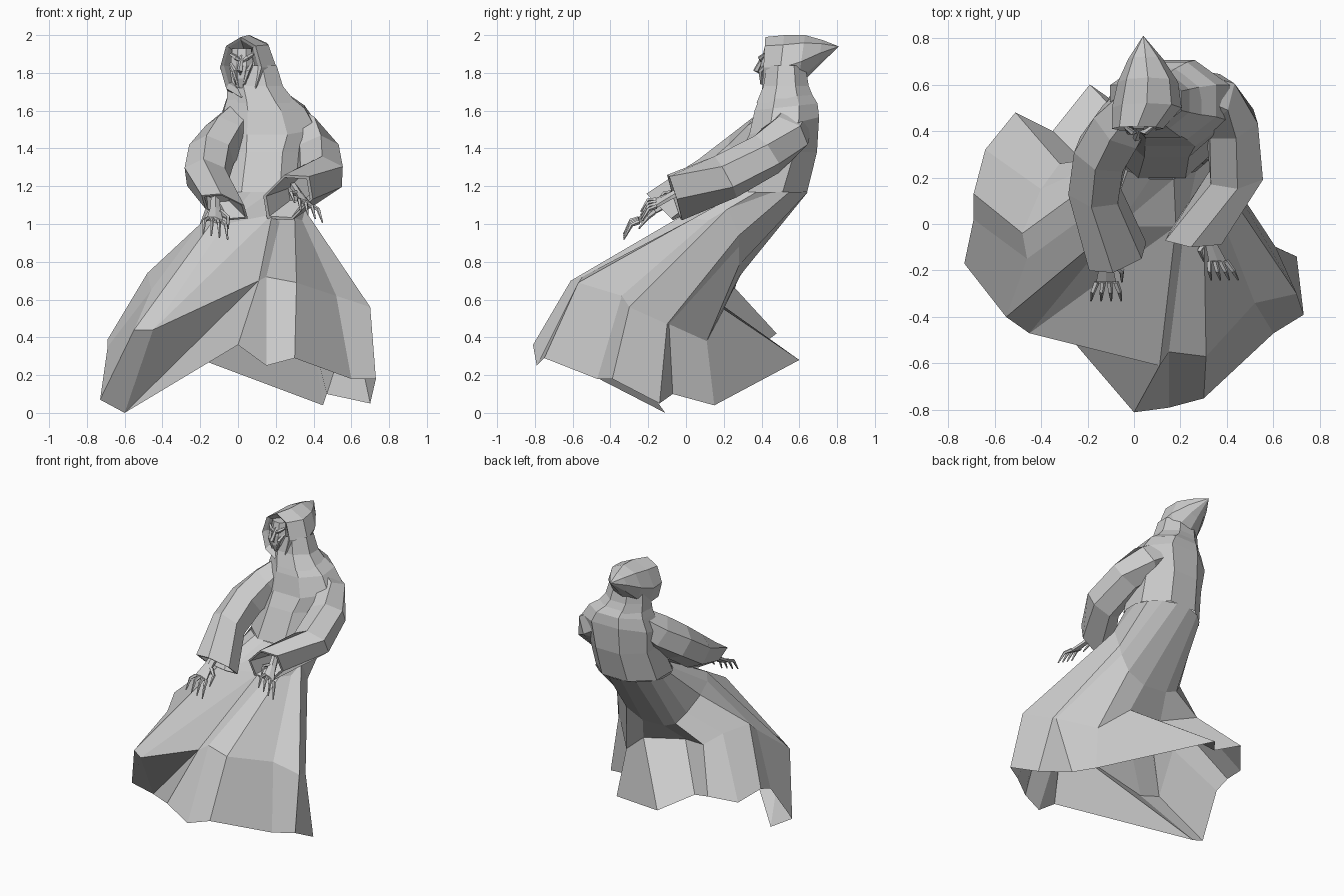
import bpy
import bmesh
from math import cos, sin, pi
from mathutils import Vector

default_cube = bpy.data.objects.get("Cube")
if default_cube:
    bpy.data.objects.remove(default_cube, do_unlink=True)

stone = bpy.data.materials.new("plain_grey")
stone.use_nodes = True
stone.diffuse_color = (0.6, 0.6, 0.6, 1)
stone.node_tree.nodes["Principled BSDF"].inputs["Base Color"].default_value = stone.diffuse_color


def finish(name, mesh_builder):
    """Turn a bmesh into a flat shaded grey object."""
    bmesh.ops.remove_doubles(mesh_builder, verts=mesh_builder.verts, dist=0.0005)
    bmesh.ops.recalc_face_normals(mesh_builder, faces=mesh_builder.faces)
    mesh = bpy.data.meshes.new(name)
    mesh_builder.to_mesh(mesh)
    mesh_builder.free()
    mesh.materials.append(stone)
    part = bpy.data.objects.new(name, mesh)
    bpy.context.scene.collection.objects.link(part)


def add_loft(mesh_builder, rings, cap_start=False, cap_end=False, creased=()):
    """Skin closed rings; creased columns fold from lower left to upper right."""
    loops = [[mesh_builder.verts.new(point) for point in ring] for ring in rings]
    count = len(loops[0])
    for lower, upper in zip(loops, loops[1:]):
        for i in range(count):
            j = (i + 1) % count
            if i in creased:
                mesh_builder.faces.new((lower[i], lower[j], upper[j]))
                mesh_builder.faces.new((lower[i], upper[j], upper[i]))
            else:
                mesh_builder.faces.new((lower[i], lower[j], upper[j], upper[i]))
    if cap_start:
        mesh_builder.faces.new(loops[0])
    if cap_end:
        mesh_builder.faces.new(loops[-1])


def loft(name, rings, **options):
    mesh_builder = bmesh.new()
    add_loft(mesh_builder, rings, **options)
    finish(name, mesh_builder)


def ellipse(center, across, along, sides=8, turn=0.5):
    """Ring spanned by two vectors around a center."""
    center, across, along = Vector(center), Vector(across), Vector(along)
    angles = [2 * pi * (i + turn) / sides for i in range(sides)]
    return [center + across * cos(a) + along * sin(a) for a in angles]


def tube_rings(path, radii, sides=5, squash=1.0):
    """Rings following a path, each square to the local direction."""
    path = [Vector(p) for p in path]
    rings = []
    for i, point in enumerate(path):
        ahead = path[min(i + 1, len(path) - 1)] - path[max(i - 1, 0)]
        across = ahead.cross(Vector((0, 0, 1))).normalized()
        upward = across.cross(ahead).normalized()
        rings.append(ellipse(point, across * radii[i], upward * radii[i] * squash, sides))
    return rings


# Skirt: ragged hem, knee folds, lap and waist share one fold order
hem = [(-.73, -.17, .07), (-.6, -.11, 0), (0, -.81, .36), (.15, -.79, .25),
       (.3, -.75, .29), (.6, -.47, .18), (.73, -.39, .18), (.7, -.14, .05),
       (.47, -.07, .1), (.45, .15, .04), (-.19, .6, .28), (-.35, .4, .36),
       (-.51, .48, .42), (-.64, .32, .35), (-.69, .13, .39), (-.69, .02, .35)]
knees = [(-.55, -.4, .44), (-.45, -.47, .44), (.11, -.61, .7), (.15, -.55, .72),
         (.31, -.57, .69), (.52, -.34, .62), (.7, -.3, .56), (.61, -.1, .47),
         (.59, -.09, .47), (.4, .11, .38), (.2, .2, .55), (-.1, .15, .6),
         (-.32, .26, .66), (-.4, .15, .72), (-.48, -.04, .74), (-.46, -.15, .65)]
lap = [(-.13, -.05, 1.02), (-.07, -.01, 1), (.18, -.01, 1.05), (.22, .01, 1.01),
       (.3, .04, 1.03), (.34, .12, 1.02), (.35, .22, 1.08), (.36, .28, .94),
       (.34, .28, .88), (.28, .28, .78), (.15, .28, .72), (-.03, .29, .73),
       (-.12, .29, .77), (-.18, .25, .85), (-.22, .15, .95), (-.2, .04, 1)]
waist_front_start = 10.5
waist = ellipse((.12, .42, 1.17), (.265, 0, 0), (0, .23, 0), len(hem), waist_front_start)
loft("skirt", [hem, knees, lap, waist], creased=(1,))


# Torso, leaning back, closing at the neck
def level(x, y, z, wide, deep, lean=0.0):
    return ellipse((x, y, z), (wide, 0, 0), (0, deep, lean))


loft("torso", [
    level(.12, .42, 1.17, .265, .24),
    level(.14, .49, 1.38, .25, .22),
    level(.155, .52, 1.52, .28, .2, .05),
    level(.14, .53, 1.62, .23, .18, .02),
    level(.1, .53, 1.7, .16, .14),
    level(.08, .54, 1.78, .1, .1)], cap_end=True)


# Sleeves: shoulder to elbow to a wide open cuff with a turned in lining
def sleeve(name, path, radii, cuff):
    rings = tube_rings(path, radii, sides=6, squash=.95)
    middle = sum(cuff, Vector()) / len(cuff)
    lining = [p.lerp(middle, .12) for p in cuff]
    deep_lining = [p.lerp(Vector(path[-1]), .4) for p in lining]
    loft(name, rings + [cuff, lining, deep_lining], cap_start=True, cap_end=True)


def cuff_ring(center, across, upward):
    return ellipse(center, across, upward, sides=6)


sleeve("left_sleeve",
       [(.2, .57, 1.57), (.34, .53, 1.47), (.42, .43, 1.37), (.44, .21, 1.25)],
       (.11, .13, .125, .13),
       cuff_ring((.265, -.06, 1.14), (-.14, .01, -.06), (-.02, -.04, .12)))
sleeve("right_sleeve",
       [(.02, .52, 1.57), (-.06, .42, 1.47), (-.14, .3, 1.37), (-.17, .14, 1.25)],
       (.1, .13, .13, .125),
       cuff_ring((-.07, -.14, 1.09), (-.13, -.03, .03), (-.02, -.07, .07)))


# Hands: wrist and palm, then four bent fingers and a thumb
def hand(name, wrist, knuckles, side, drop):
    wrist, knuckles, side = Vector(wrist), Vector(knuckles), Vector(side)
    reach = knuckles - wrist
    palm = [ellipse(wrist - reach, side * .6, (0, 0, .03), 6),
            ellipse(wrist, side * .7, (0, 0, .02), 6),
            ellipse(knuckles, side * 1.1, (0, 0, .016), 6)]
    mesh_builder = bmesh.new()
    add_loft(mesh_builder, palm, cap_start=True, cap_end=True)
    for spread in (-.9, -.3, .3, .9):
        base = knuckles + side * spread
        joint = base + reach * .5 + side * spread * .4 + Vector((0, 0, .012))
        tip = joint + reach * .5 + side * spread * .2 - Vector((0, 0, drop))
        add_loft(mesh_builder, tube_rings((base, joint, tip), (.013, .011, .004)),
                 cap_start=True, cap_end=True)
    thumb_root = wrist + side * .6
    thumb_joint = thumb_root + side * .9 + reach * .4
    thumb_tip = thumb_joint + reach * .6 - Vector((0, 0, drop * .6))
    add_loft(mesh_builder, tube_rings((thumb_root, thumb_joint, thumb_tip), (.016, .012, .004)),
             cap_start=True, cap_end=True)
    finish(name, mesh_builder)


hand("right_hand", (-.12, -.17, 1.07), (-.12, -.25, 1.02), (.045, 0, -.01), .05)
hand("left_hand", (.33, -.08, 1.15), (.36, -.16, 1.11), (-.04, 0, .02), .045)

# Hood: recessed lining, rim, crown, and a swept back point
hood_tip = Vector((.04, .81, 1.94))


def hood_ring(x, y, z, wide, tall, slant=0.0):
    return ellipse((x, y, z), (wide, 0, 0), (0, slant, tall), turn=0)


loft("hood", [
    hood_ring(.03, .5, 1.83, .06, .1),
    hood_ring(.015, .43, 1.84, .09, .135),
    hood_ring(.015, .41, 1.83, .11, .16, .01),
    hood_ring(.055, .5, 1.825, .15, .175, .02),
    hood_ring(.06, .61, 1.86, .13, .14, .02),
    hood_ring(.05, .71, 1.905, .075, .07, .01),
    [hood_tip.copy() for _ in range(8)]], cap_start=True)

# Hood drape falling onto the shoulders
loft("hood_drape", [
    level(.075, .53, 1.84, .14, .11),
    level(.09, .53, 1.73, .16, .13),
    level(.125, .53, 1.64, .2, .17)])

# Gaunt face: narrow head, brow, nose and cheek bones
face = bmesh.new()
add_loft(face, [
    ellipse((.015, .43, 1.72), (.025, 0, 0), (0, .02, 0)),
    ellipse((.015, .44, 1.77), (.045, 0, 0), (0, .05, 0)),
    ellipse((.02, .45, 1.84), (.065, 0, 0), (0, .06, 0)),
    ellipse((.02, .46, 1.93), (.055, 0, 0), (0, .05, 0))], cap_start=True, cap_end=True)
add_loft(face, tube_rings(((.02, .41, 1.89), (.01, .37, 1.81), (.012, .4, 1.79)),
                          (.01, .016, .008)), cap_start=True, cap_end=True)
for side in (-1, 1):
    cheek = ((.015 + side * .055, .43, 1.85), (.015 + side * .035, .395, 1.81),
             (.015 + side * .02, .4, 1.74))
    brow = ((.02 + side * .06, .42, 1.9), (.02 + side * .03, .395, 1.88), (.02, .4, 1.86))
    for bone in (cheek, brow):
        add_loft(face, tube_rings(bone, (.008, .014, .007)), cap_start=True, cap_end=True)
finish("face", face)
